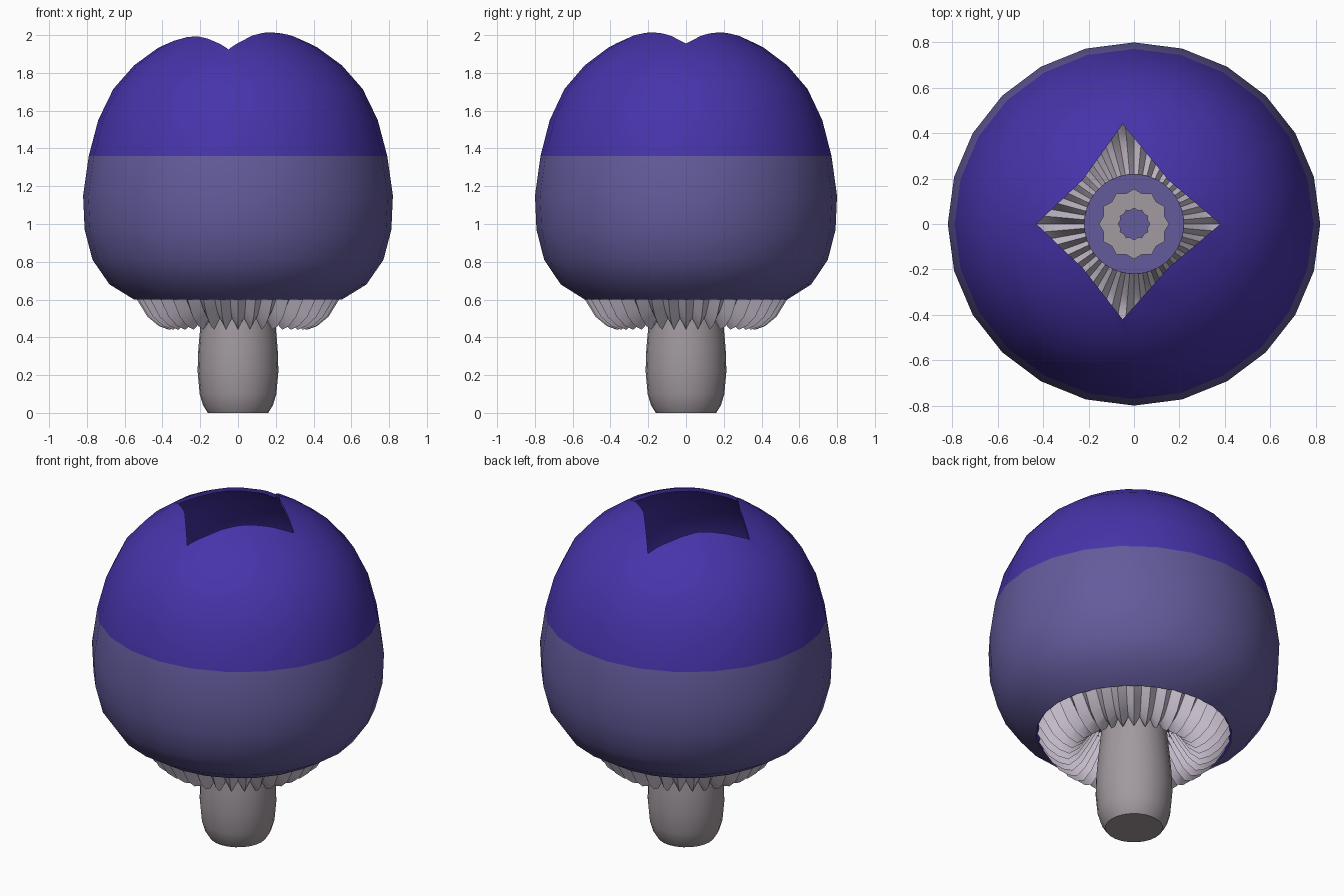
import bpy, bmesh, math
from mathutils import Vector

if "Cube" in bpy.data.objects:
    bpy.data.objects.remove(bpy.data.objects["Cube"])


def material(name, rgb):
    m = bpy.data.materials.new(name)
    m.diffuse_color = (*rgb, 1)
    m.use_nodes = True
    m.node_tree.nodes["Principled BSDF"].inputs["Base Color"].default_value = m.diffuse_color
    return m


BLUE = material("deep_blue", (0.062, 0.034, 0.40))
VIOLET = material("dusty_violet", (0.125, 0.105, 0.33))
STEM = material("stem_grey", (0.36, 0.32, 0.345))
GILL = material("pale_gill", (0.60, 0.54, 0.64))


def make_object(name, bm, mats):
    bmesh.ops.remove_doubles(bm, verts=bm.verts, dist=1e-5)
    bmesh.ops.recalc_face_normals(bm, faces=bm.faces)
    me = bpy.data.meshes.new(name)
    bm.to_mesh(me)
    bm.free()
    ob = bpy.data.objects.new(name, me)
    bpy.context.collection.objects.link(ob)
    for m in mats:
        me.materials.append(m)
    return ob


def smooth(ob, deg):
    bpy.ops.object.select_all(action='DESELECT')
    ob.select_set(True)
    bpy.context.view_layer.objects.active = ob
    bpy.ops.object.shade_smooth_by_angle(angle=math.radians(deg))


def lathe(profiles, n, ysc=1.0):
    """Revolve; profiles are cycled around the axis, so two give pleats."""
    bm = bmesh.new()
    cols = []
    for i in range(n):
        a = 2 * math.pi * i / n
        p = profiles[i % len(profiles)]
        cols.append([bm.verts.new((r * math.cos(a), r * math.sin(a) * ysc, z)) for r, z in p])
    for i in range(n):
        a, b = cols[i], cols[(i + 1) % n]
        for j in range(len(a) - 1):
            bm.faces.new((a[j], b[j], b[j + 1], a[j + 1]))
    bmesh.ops.remove_doubles(bm, verts=bm.verts, dist=1e-5)
    return bm


# Cap: thin egg-shaped shell, open underneath
cap_profile = [(.55, .60), (.68, .68), (.77, .81), (.812, .97), (.82, 1.15), (.79, 1.36),
               (.74, 1.55), (.66, 1.715), (.55, 1.84), (.42, 1.935), (.29, 2.0),
               (.15, 2.05), (0, 2.07)]
cap = make_object("cap", lathe([cap_profile], 24, 0.975), [BLUE, VIOLET])
shell = cap.modifiers.new("shell", 'SOLIDIFY')
shell.thickness = 0.02
shell.offset = -1

# Diamond opening in the crown, with slightly hollow sides
outline = [(.38, 0), (.15, .195), (-.05, .44), (-.225, .195),
           (-.43, 0), (-.225, -.195), (-.05, -.42), (.15, -.195)]
bm = bmesh.new()
base = bm.faces.new([bm.verts.new((x, y, 1.5)) for x, y in outline])
ext = bmesh.ops.extrude_face_region(bm, geom=[base])
bmesh.ops.translate(bm, vec=(0, 0, 1),
                    verts=[g for g in ext["geom"] if isinstance(g, bmesh.types.BMVert)])
cutter = make_object("opening_cutter", bm, [BLUE])
cutter.hide_render = True
cut = cap.modifiers.new("opening", 'BOOLEAN')
cut.operation = 'DIFFERENCE'
cut.solver = 'EXACT'
cut.object = cutter

# Bake the modifiers, then colour the outer lower half violet
bpy.context.view_layer.update()
dg = bpy.context.evaluated_depsgraph_get()
baked = bpy.data.meshes.new_from_object(cap.evaluated_get(dg))
cap.modifiers.clear()
cap.data = baked
bpy.data.objects.remove(cutter)
baked.materials.clear()
baked.materials.append(BLUE)
baked.materials.append(VIOLET)
for f in baked.polygons:
    outward = f.normal.dot(f.center - Vector((0, 0, 1.15))) > 0
    f.material_index = 1 if outward and f.center.z < 1.36 else 0
smooth(cap, 40)

# Gills: pleated ring hanging below the cap and curling up to the stem
ridge = [(.57, .66), (.535, .60), (.48, .51), (.42, .46), (.365, .44), (.31, .48), (.25, .57), (.205, .65)]
valley = [(.54, .68), (.49, .62), (.44, .555), (.40, .515), (.365, .50), (.325, .53), (.265, .61), (.205, .67)]
gills = make_object("gills", lathe([ridge, valley], 72), [GILL])
smooth(gills, 30)

# Floor disc inside the cap
floor = make_object("inner_floor", lathe([[(.22, .64), (.22, .67), (0, .67)]], 36), [VIOLET])
smooth(floor, 30)

# Stem
stem_profile = [(0, 0), (.16, 0), (.185, .04), (.203, .10), (.214, .22), (.21, .34), (.20, .45), (.18, .645), (0, .645)]
stem = make_object("stem", lathe([stem_profile], 24), [STEM])
smooth(stem, 40)

# Scalloped stem end showing through the floor
outer, inner = [(.07, .66), (.07, .678), (.155, .678), (.155, .66)], [(.062, .66), (.062, .678), (.138, .678), (.138, .66)]
ring = make_object("stem_top_ring", lathe([outer, inner], 24), [STEM])
smooth(ring, 30)
